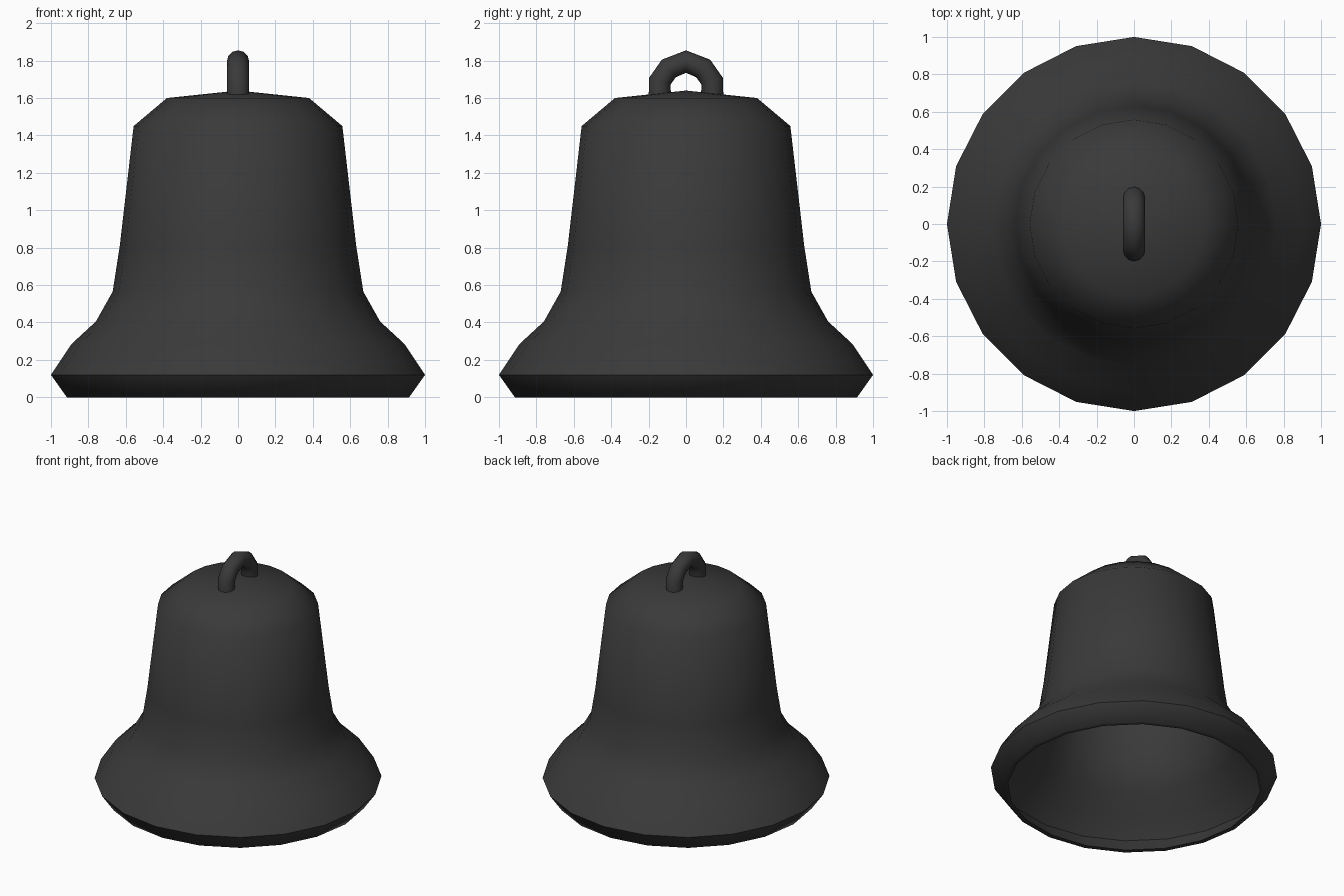
import bpy, bmesh
from math import cos, sin, tau, radians

cube = bpy.data.objects.get("Cube")
if cube:
    bpy.data.objects.remove(cube, do_unlink=True)

# Dark iron material
iron = bpy.data.materials.new("dark_iron")
iron.use_nodes = True
colour = (0.042, 0.042, 0.042, 1)
iron.diffuse_color = colour
iron.node_tree.nodes["Principled BSDF"].inputs["Base Color"].default_value = colour


def finish(obj, angle):
    bpy.ops.object.select_all(action="DESELECT")
    obj.select_set(True)
    bpy.context.view_layer.objects.active = obj
    bpy.ops.object.shade_smooth_by_angle(angle=radians(angle))


def lathe(name, profile, sides):
    """Spin (radius, height) points around z; a zero radius makes a pole."""
    bm = bmesh.new()
    rings = []
    for r, z in profile:
        count = sides if r else 1
        rings.append([bm.verts.new((r * cos(tau * i / sides), r * sin(tau * i / sides), z))
                      for i in range(count)])
    for a, b in zip(rings, rings[1:]):
        for i in range(sides):
            j = (i + 1) % sides
            corners = [a[i % len(a)], a[j % len(a)], b[j % len(b)], b[i % len(b)]]
            bm.faces.new(list(dict.fromkeys(corners)))
    bmesh.ops.recalc_face_normals(bm, faces=bm.faces)
    mesh = bpy.data.meshes.new(name)
    bm.to_mesh(mesh)
    bm.free()
    mesh.materials.append(iron)
    obj = bpy.data.objects.new(name, mesh)
    bpy.context.collection.objects.link(obj)
    return obj


# Hollow bell body: up the outside, then the inner wall back down to the rim
outer = [(0.915, 0), (1, 0.12), (0.89, 0.285), (0.76, 0.405), (0.67, 0.565),
         (0.632, 0.81), (0.558, 1.45), (0.38, 1.6), (0, 1.64)]
inner = [(0.88, 0), (0.96, 0.12), (0.86, 0.26), (0.73, 0.38), (0.635, 0.55),
         (0.595, 0.8), (0.523, 1.435), (0.37, 1.563), (0, 1.6)]
body = lathe("bell_body", [inner[0]] + outer, 20)
lining = lathe("bell_lining", inner, 20)
lining.data.flip_normals()  # the lining faces the hollow
finish(body, 60)
finish(lining, 60)

# Hanging loop: a bent round bar running front to back
half = [(0.14, 1.6), (0.14, 1.69), (0.092, 1.758)]
path = half + [(0, 1.795)] + [(-y, z) for y, z in reversed(half)]
curve = bpy.data.curves.new("hanging_loop", "CURVE")
curve.dimensions = "3D"
curve.bevel_depth = 0.06
curve.bevel_resolution = 4
curve.use_fill_caps = True
spline = curve.splines.new("POLY")
spline.points.add(len(path) - 1)
for point, (y, z) in zip(spline.points, path):
    point.co = (0, y, z, 1)
curve.materials.append(iron)
loop = bpy.data.objects.new("hanging_loop", curve)
bpy.context.collection.objects.link(loop)
bpy.ops.object.select_all(action="DESELECT")
loop.select_set(True)
bpy.context.view_layer.objects.active = loop
bpy.ops.object.convert(target="MESH")
finish(bpy.context.object, 60)
